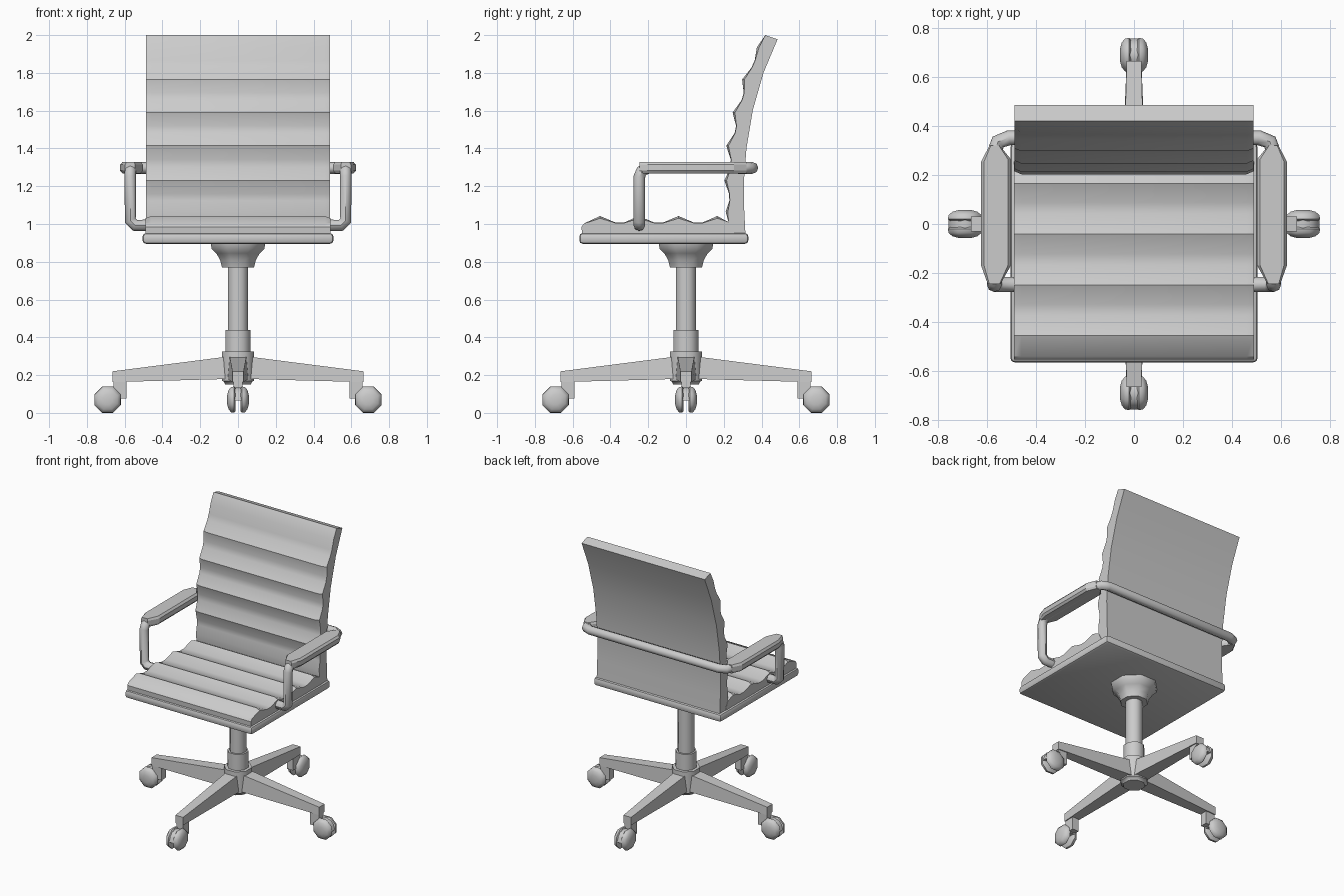
import bpy, bmesh, math
from mathutils import Matrix, Vector

if "Cube" in bpy.data.objects:
    bpy.data.objects.remove(bpy.data.objects["Cube"])


def loft(name, sections, mat=Matrix(), smooth=35, bevel=0):
    """Skin closed sections of equal point count and cap both ends."""
    bm = bmesh.new()
    rings = [[bm.verts.new(mat @ Vector(p)) for p in s] for s in sections]
    for a, b in zip(rings, rings[1:]):
        for i in range(len(a)):
            j = (i + 1) % len(a)
            bm.faces.new((a[i], a[j], b[j], b[i]))
    bm.faces.new(rings[0])
    bm.faces.new(rings[-1])
    bmesh.ops.recalc_face_normals(bm, faces=bm.faces)
    if bevel:
        bmesh.ops.bevel(bm, geom=bm.edges[:], offset=bevel, segments=2,
                        profile=0.5, affect='EDGES')
    me = bpy.data.meshes.new(name)
    bm.to_mesh(me)
    bm.free()
    ob = bpy.data.objects.new(name, me)
    bpy.context.collection.objects.link(ob)
    finish(ob, smooth)
    return ob


def finish(ob, angle):
    bpy.ops.object.select_all(action='DESELECT')
    ob.select_set(True)
    bpy.context.view_layer.objects.active = ob
    bpy.ops.object.shade_smooth_by_angle(angle=math.radians(angle))


def lathe(name, profile, sides=8, mat=Matrix(), smooth=46):
    """Revolve (radius, height); radius is the distance to the flats."""
    k = 1 / math.cos(math.pi / sides)
    ang = [2 * math.pi * (i + 0.5) / sides for i in range(sides)]
    return loft(name, [[(r * k * math.cos(a), r * k * math.sin(a), z) for a in ang]
                       for r, z in profile], mat, smooth)


def ribbed(name, start, ribs, end, drop, half, inset):
    """Cushion: ribs alternate ridge, valley; ridges sink by drop at the ends."""
    def outline(f):
        r = [Vector(p) + (Vector(drop) * f if i % 2 == 0 else Vector((0, 0)))
             for i, p in enumerate(ribs)]
        pts = [Vector(p) for p in start]
        for i, p in enumerate(r):
            if i % 2 and i + 1 < len(r):      # round the valley
                pts += [p.lerp(r[i - 1], 0.22), p.lerp(r[i + 1], 0.22)]
            else:
                pts.append(p)
        return pts + [Vector(p) for p in end]
    return loft(name, [[(x, p.x, p.y) for p in outline(f)] for x, f in
                       ((-half, 1), (-inset, 0), (inset, 0), (half, 1))], smooth=30)


def box(name, x0, x1, y0, y1, z0, z1, mat=Matrix(), bevel=0):
    return loft(name, [[(x0, y0, z), (x1, y0, z), (x1, y1, z), (x0, y1, z)]
                       for z in (z0, z1)], mat, bevel=bevel)


# Seat pan and ribbed cushions
box("seat_pan", -0.505, 0.505, -0.565, 0.33, 0.895, 0.952, bevel=0.018)
ribbed("seat_cushion", [(-0.55, 0.94), (-0.553, 0.985), (-0.54, 1.003)],
       [(-0.455, 1.042), (-0.35, 0.998), (-0.25, 1.042), (-0.145, 0.998),
        (-0.04, 1.042), (0.065, 0.998), (0.165, 1.042)],
       [(0.225, 1.01), (0.26, 0.94)], (0, -0.012), 0.49, 0.46)
ribbed("backrest", [(0.485, 1.978), (0.42, 2.0)],
       [(0.375, 1.935), (0.36, 1.845), (0.297, 1.765), (0.308, 1.675),
        (0.247, 1.59), (0.27, 1.5), (0.213, 1.415), (0.244, 1.32),
        (0.203, 1.23), (0.235, 1.14), (0.21, 1.065)],
       [(0.225, 1.01), (0.225, 0.94), (0.315, 0.94), (0.308, 1.08), (0.306, 1.22),
        (0.32, 1.4), (0.353, 1.6), (0.41, 1.8)], (0.012, 0), 0.488, 0.46)

# Arm tube: one continuous pipe round the back
half = [(0.46, -0.247, 0.993), (0.545, -0.247, 0.993), (0.57, -0.247, 1.018),
        (0.57, -0.247, 1.25), (0.57, -0.235, 1.28), (0.57, -0.2, 1.297),
        (0.57, 0.29, 1.297), (0.555, 0.335, 1.297), (0.51, 0.352, 1.297)]
path = half + [(-x, y, z) for x, y, z in reversed(half)]
cu = bpy.data.curves.new("arm_tube", 'CURVE')
cu.dimensions = '3D'
cu.bevel_depth = 0.031
cu.bevel_resolution = 2
cu.use_fill_caps = True
sp = cu.splines.new('POLY')
sp.points.add(len(path) - 1)
for pt, co in zip(sp.points, path):
    pt.co = (*co, 1)
tube = bpy.data.objects.new("arm_tube", cu)
bpy.context.collection.objects.link(tube)
tube.select_set(True)
bpy.context.view_layer.objects.active = tube
bpy.ops.object.select_all(action='DESELECT')
tube.select_set(True)
bpy.ops.object.convert(target='MESH')
finish(bpy.context.view_layer.objects.active, 46)

# Arm pads: flattened widening of the tube
pad = [(0.545, -0.245), (0.597, -0.245), (0.624, -0.17), (0.624, 0.255),
       (0.59, 0.32), (0.548, 0.32), (0.503, 0.265), (0.503, -0.17)]
for side, s in (("left", -1), ("right", 1)):
    loft(side + "_arm_pad", [[(s * (0.564 + (x - 0.564) * k), y, z) for x, y in pad]
         for z, k in ((1.268, 0.8), (1.282, 1), (1.314, 1), (1.328, 0.8))], smooth=20)

# Column, cup and hub
lathe("seat_cup", [(0.085, 0.77), (0.095, 0.81), (0.115, 0.845), (0.14, 0.87), (0.145, 0.9)])
lathe("column", [(0.052, 0.42), (0.052, 0.79)])
lathe("column_sleeve", [(0.065, 0.3), (0.065, 0.44)])
lathe("hub", [(0.068, 0.15), (0.075, 0.165), (0.086, 0.17), (0.086, 0.325)])

# Four legs, each with a twin-wheel caster
wheel = [(0.058, 0.012), (0.068, 0.02), (0.066, 0.036), (0.05, 0.05), (0.025, 0.057)]
for n in range(4):
    rot = Matrix.Rotation(n * math.pi / 2, 4, 'Z')
    loft(f"leg_{n}", [[(x, -b, z0), (x, b, z0), (x, t, z1), (x, -t, z1)]
         for x, b, t, z0, z1 in ((0.04, 0.055, 0.045, 0.18, 0.3),
                                 (0.665, 0.03, 0.03, 0.163, 0.22))], rot)
    box(f"caster_stem_{n}", 0.59, 0.66, -0.025, 0.025, 0.075, 0.17, rot)
    arc = [math.radians(a) for a in range(0, 181, 30)]
    loft(f"caster_hood_{n}", [[(0.69 + 0.067 * math.cos(a), y, 0.065 + 0.07 * math.sin(a))
         for a in arc] for y in (-0.022, 0.022)], rot)
    for s in (-1, 1):
        place = rot @ Matrix.Translation((0.69, 0, 0.07)) @ Matrix.Rotation(-s * math.pi / 2, 4, 'X')
        lathe(f"caster_wheel_{n}_{'a' if s < 0 else 'b'}",
              [(r * 1.02, h) for r, h in wheel], 8, place)
